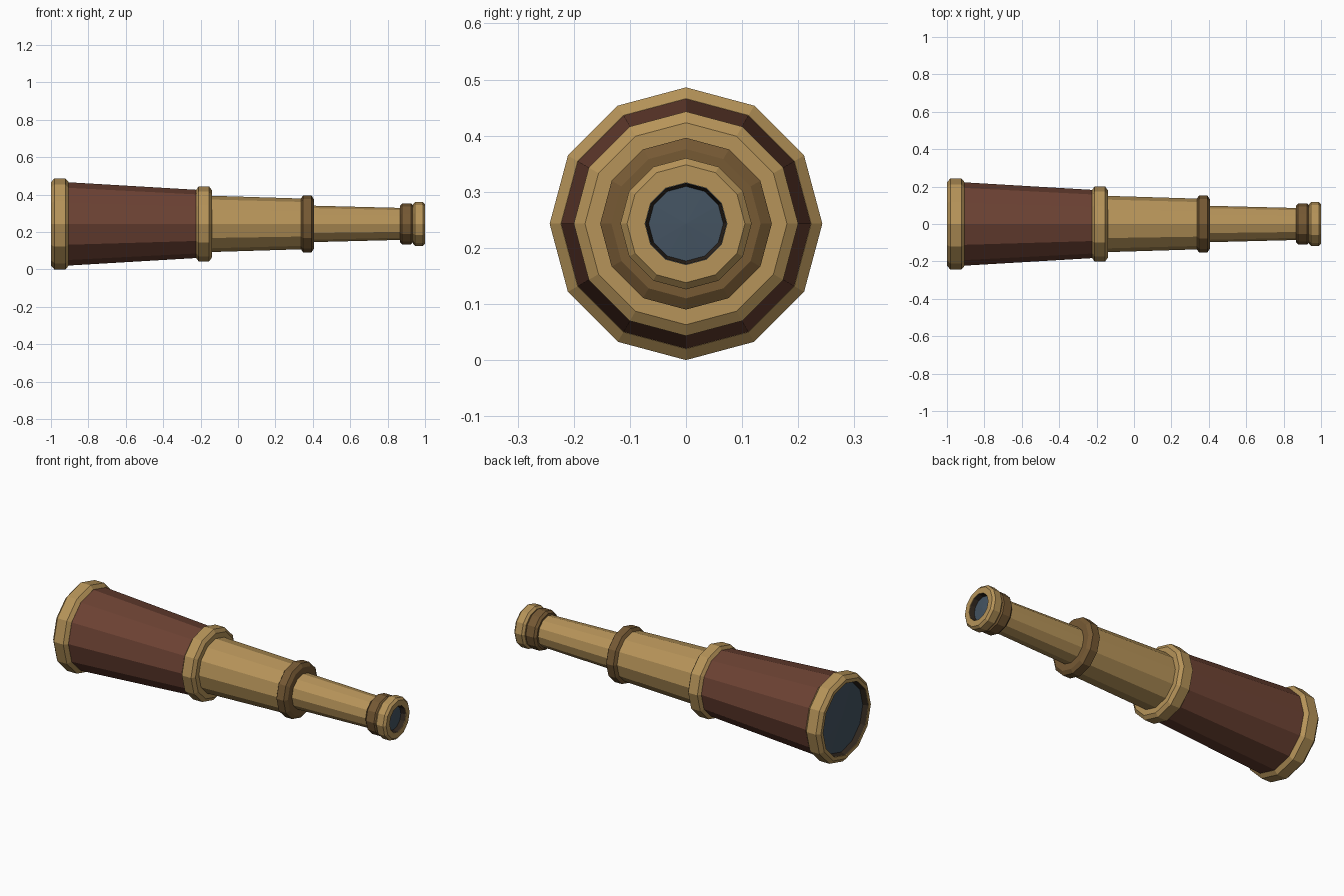
import bpy, bmesh, math

cube = bpy.data.objects.get("Cube")
if cube:
    bpy.data.objects.remove(cube, do_unlink=True)

SIDES = 12
AXIS_Z = 0.243


def material(name, color):
    mat = bpy.data.materials.new(name)
    mat.diffuse_color = (*color, 1)
    mat.use_nodes = True
    bsdf = next(n for n in mat.node_tree.nodes if n.type == 'BSDF_PRINCIPLED')
    bsdf.inputs["Base Color"].default_value = (*color, 1)
    return mat


brass = material("brass", (0.47, 0.295, 0.10))
bronze = material("dark bronze", (0.18, 0.10, 0.034))
leather = material("brown leather", (0.15, 0.054, 0.033))
glass = material("slate glass", (0.058, 0.088, 0.122))
bore = material("dark bore", (0.03, 0.02, 0.013))


def lathe(name, profile, mat, closed=False):
    """Turn an (x, radius) profile around the long axis; a zero radius makes a tip."""
    bm = bmesh.new()
    rings = []
    for x, r in profile:
        if r == 0:
            rings.append([bm.verts.new((x, 0, AXIS_Z))] * SIDES)
            continue
        angles = [math.tau * i / SIDES for i in range(SIDES)]
        rings.append([bm.verts.new((x, r * math.sin(a), AXIS_Z + r * math.cos(a))) for a in angles])
    pairs = list(zip(rings, rings[1:]))
    if closed:
        pairs.append((rings[-1], rings[0]))
    for a, b in pairs:
        for i in range(SIDES):
            j = (i + 1) % SIDES
            bm.faces.new(dict.fromkeys((a[i], a[j], b[j], b[i])))
    bmesh.ops.recalc_face_normals(bm, faces=bm.faces)
    mesh = bpy.data.meshes.new(name)
    bm.to_mesh(mesh)
    bm.free()
    mesh.materials.append(mat)
    obj = bpy.data.objects.new(name, mesh)
    bpy.context.collection.objects.link(obj)
    return obj


def collar(name, x0, x1, r, bevel_x, bevel_r, inner, mat):
    """Bevelled ring with an open middle."""
    lathe(name, [(x0, inner), (x0, r - bevel_r), (x0 + bevel_x, r),
                 (x1 - bevel_x, r), (x1, r - bevel_r), (x1, inner)], mat, True)


# Tapering tubes
lathe("main_barrel", [(-0.93, 0.224), (-0.2, 0.181)], leather)
lathe("middle_tube", [(-0.16, 0.151), (0.36, 0.135)], brass)
lathe("eye_tube", [(0.38, 0.098), (0.89, 0.085)], brass)

# Collars at the joints and both ends
collar("front_rim", -1.0, -0.905, 0.243, 0.018, 0.02, 0.203, brass)
collar("barrel_collar", -0.225, -0.14, 0.2, 0.014, 0.02, 0.13, brass)
collar("middle_collar", 0.335, 0.405, 0.153, 0.013, 0.02, 0.08, bronze)
collar("eyepiece_band", 0.865, 0.938, 0.109, 0.012, 0.012, 0.075, bronze)
collar("eyepiece_rim", 0.935, 1.0, 0.117, 0.012, 0.012, 0.073, brass)

# Recessed bores and lenses
lathe("front_bore", [(-0.998, 0.202), (-0.965, 0.192)], bore)
lathe("front_lens", [(-0.97, 0.196), (-0.975, 0)], glass)
lathe("eyepiece_bore", [(0.998, 0.0725), (0.97, 0.066)], bore)
lathe("eyepiece_lens", [(0.972, 0.068), (0.976, 0)], glass)
